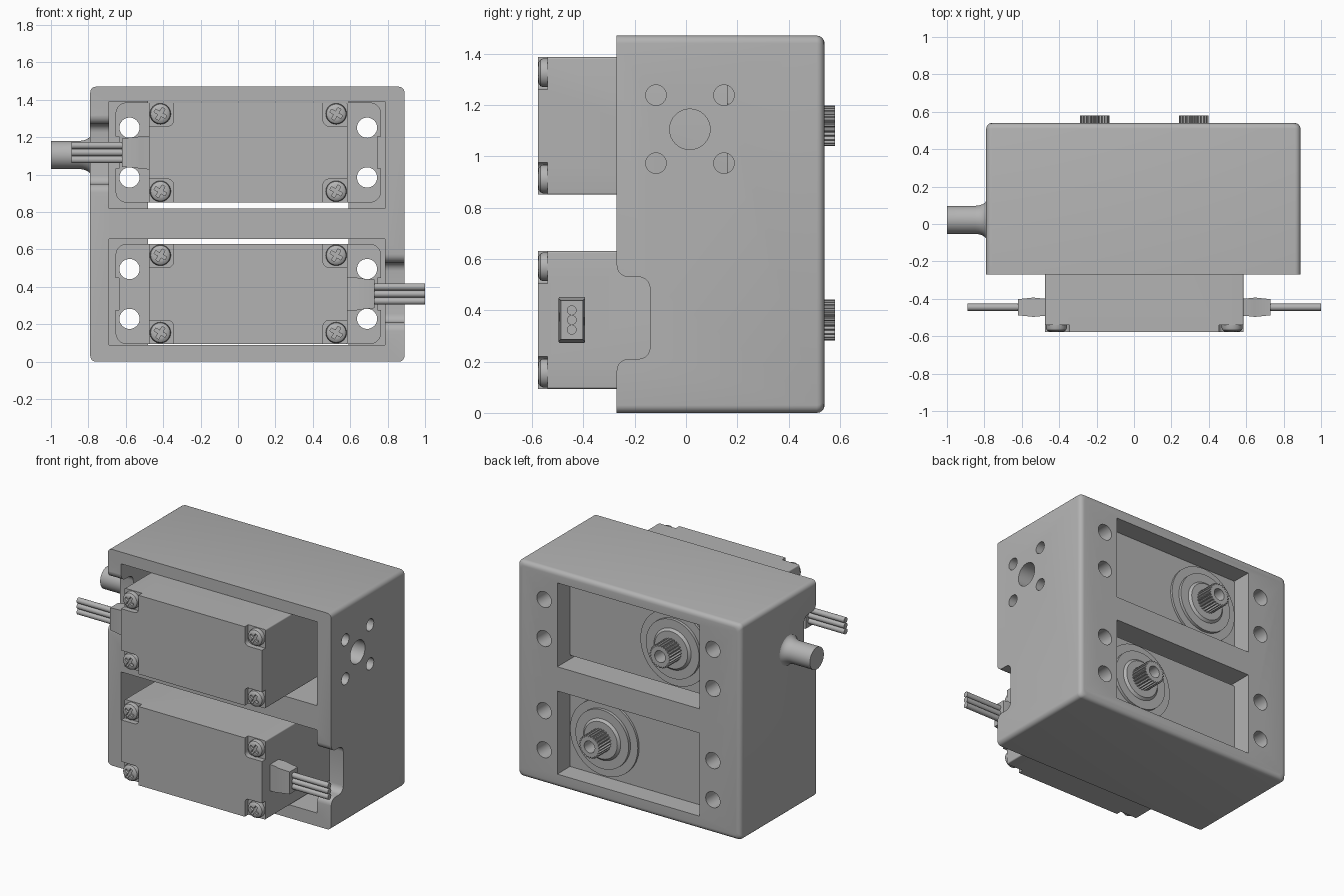
import bpy, bmesh, math
from mathutils import Matrix, Vector

if "Cube" in bpy.data.objects:
    bpy.data.objects.remove(bpy.data.objects["Cube"])

grey = bpy.data.materials.new("plain grey")
grey.use_nodes = True
grey.diffuse_color = (0.45, 0.45, 0.45, 1)
grey.node_tree.nodes["Principled BSDF"].inputs["Base Color"].default_value = (0.45, 0.45, 0.45, 1)


# ---- helpers ----
def circle(a, b, r, n=32):
    return [(a + r * math.cos(2 * math.pi * i / n), b + r * math.sin(2 * math.pi * i / n)) for i in range(n)]


def rounded(corners, steps=5):
    """Polygon from (a, b, radius) corners, each filleted with a quadratic arc."""
    out = []
    for i, (a, b, r) in enumerate(corners):
        p = Vector((a, b))
        if r == 0:
            out.append((a, b))
            continue
        start = p + (Vector(corners[i - 1][:2]) - p).normalized() * r
        end = p + (Vector(corners[(i + 1) % len(corners)][:2]) - p).normalized() * r
        w = math.sqrt(0.5)
        for k in range(steps + 1):
            t = k / steps
            f, g, h = (1 - t) ** 2, 2 * w * t * (1 - t), t * t
            q = (start * f + p * g + end * h) / (f + g + h)
            out.append((q.x, q.y))
    return out


def rect(a0, a1, b0, b1, r=0):
    return rounded([(a0, b0, r), (a1, b0, r), (a1, b1, r), (a0, b1, r)])


def loft(name, axis, sections):
    """Skin equal-sized cross-sections [(position, points)] along x or y."""
    bm = bmesh.new()
    rings = []
    for t, pts in sections:
        rings.append([bm.verts.new((t, a, b) if axis == "x" else (a, t, b)) for a, b in pts])
    n = len(rings[0])
    for lo, hi in zip(rings, rings[1:]):
        for i in range(n):
            bm.faces.new((lo[i], lo[(i + 1) % n], hi[(i + 1) % n], hi[i]))
    bm.faces.new(rings[0])
    bm.faces.new(rings[-1])
    bmesh.ops.recalc_face_normals(bm, faces=bm.faces)
    mesh = bpy.data.meshes.new(name)
    bm.to_mesh(mesh)
    bm.free()
    mesh.materials.append(grey)
    obj = bpy.data.objects.new(name, mesh)
    bpy.context.collection.objects.link(obj)
    return finish(obj)


def finish(obj):
    obj.data.shade_smooth()
    obj.data.set_sharp_from_angle(angle=math.radians(32))
    return obj


def prism(name, axis, pts, t0, t1):
    return loft(name, axis, [(t0, pts), (t1, pts)])


def lathe(name, axis, a, b, profile, n=32):
    return loft(name, axis, [(t, circle(a, b, r, n)) for t, r in profile])


def cut(obj, cutters):
    """Subtract the cutters one by one, bake the result, remove the cutters."""
    for c in cutters:
        c.hide_render = True
        m = obj.modifiers.new("cut", "BOOLEAN")
        m.operation, m.solver, m.object = "DIFFERENCE", "EXACT", c
    dg = bpy.context.evaluated_depsgraph_get()
    dg.update()
    mesh = bpy.data.meshes.new_from_object(obj.evaluated_get(dg))
    obj.modifiers.clear()
    obj.data = mesh
    for c in cutters:
        bpy.data.objects.remove(c)
    return finish(obj)


# ---- housing: outer block, softened at the back rim ----
def outline(d):
    return rect(-0.79 + d, 0.89 - d, d, 1.47 - d, 0.03)


rim = [(0.54 - 0.03 + 0.03 * math.sin(k * math.pi / 8), outline(0.03 - 0.03 * math.cos(k * math.pi / 8)))
       for k in range(5)]
housing = loft("housing", "y", [(-0.27, outline(0))] + rim)

CX, MID = 0.055, 0.74
UNITS = [(1, 0.362), (-1, 1.118)]      # (cable side, centre height)
cutters = []
for side, zc in UNITS:
    lo, hi = (0.09, 0.655) if side > 0 else (0.82, 1.39)
    cutters.append(prism("pocket", "y", rect(-0.69, 0.785, lo, hi), -0.4, 0.23))
    cutters.append(prism("window", "y", rect(-0.48, 0.59, lo, hi), 0.1, 0.7))
    for u in (-0.635, 0.635):
        for v in (-0.133, 0.133):
            cutters.append(prism("bolt_bore", "y", circle(CX + u, zc + v, 0.054), 0.1, 0.7))
    # cable notch with flared mouth
    c = MID - side * 0.37
    notch = rounded([(-0.4, c - 0.205, 0), (-0.27, c - 0.205, 0), (-0.27, c - 0.16, 0.045),
                     (-0.14, c - 0.16, 0.045), (-0.14, c + 0.16, 0.045), (-0.27, c + 0.16, 0.045),
                     (-0.27, c + 0.205, 0), (-0.4, c + 0.205, 0)])
    cutters.append(prism("notch", "x", notch, *((0.74, 1.1) if side > 0 else (-1.0, -0.64))))

# mounting hole pattern on the left wall
cutters.append(prism("shaft_hole", "x", circle(0.015, 1.105, 0.079), 0.77, 1.1))
for y in (-0.117, 0.148):
    for z in (0.973, 1.238):
        cutters.append(prism("wall_hole", "x", circle(y, z, 0.04, 24), 0.77, 1.1))
cut(housing, cutters)

# ---- pivot peg with filleted root ----
root = [(-0.85 + 0.065 * math.sin(k * math.pi / 10), 0.075 + 0.04 * (1 - math.cos(k * math.pi / 10)))
        for k in range(6)]
lathe("pivot_peg", "x", 0.022, 1.105, [(-1.0, 0.075)] + root, 40)

# ---- one motor unit, built around its own centre ----
CORNERS = [(u, v) for u in (-1, 1) for v in (-1, 1)]
parts = []

case = prism("motor_case", "y", rect(-0.53, 0.53, -0.268, 0.268, 0.008), -0.577, 0.41)
cut(case, [prism("corner_recess", "y",
                 rect(*sorted((u * 0.4, u * 0.7)), *sorted((v * 0.142, v * 0.4)), 0.03), -0.7, -0.54)
           for u, v in CORNERS])
parts.append(case)

flange = prism("mounting_flange", "y", rect(-0.71, 0.71, -0.268, 0.268, 0.06), 0.16, 0.225)
cut(flange, [prism("ear_hole", "y", circle(u * 0.635, v * 0.133, 0.054), 0, 0.4) for u, v in CORNERS]
    + [prism("ear_slot", "y", rect(*sorted((u * 0.69, u * 0.8)), -0.085, 0.085), 0, 0.4) for u in (-1, 1)])
parts.append(flange)

for u, v in CORNERS:
    a, b = u * 0.47, v * 0.207
    screw = lathe("case_screw", "y", a, b,
                  [(-0.53, 0.056), (-0.556, 0.056), (-0.567, 0.052), (-0.574, 0.042), (-0.577, 0.03)])
    cross = [prism("cross_slot", "y", rect(a - w, a + w, b - h, b + h), -0.7, -0.562)
             for w, h in ((0.034, 0.009), (0.009, 0.034))]
    for c in cross:     # turn the cross to sit diagonally
        c.data.transform(Matrix.Translation((a, 0, b)) @ Matrix.Rotation(math.radians(30), 4, "Y")
                         @ Matrix.Translation((-a, 0, -b)))
    parts.append(cut(screw, cross))

# output stage: stepped bosses and a toothed shaft with a centre bore
SHAFT = 0.265
parts.append(lathe("output_boss", "y", SHAFT, 0,
                   [(0.4, 0.255), (0.425, 0.255), (0.425, 0.2), (0.445, 0.2),
                    (0.445, 0.14), (0.46, 0.125)], 48))
teeth = []
for i in range(96):
    r = 0.079 if i % 4 < 2 else 0.068
    t = 2 * math.pi * i / 96
    teeth.append((SHAFT + r * math.cos(t), r * math.sin(t)))
shaft = prism("output_spline", "y", teeth, 0.44, 0.58)
parts.append(cut(shaft, [prism("shaft_bore", "y", circle(SHAFT, 0, 0.04), 0.48, 0.7)]))

# cable boot and three wires
parts.append(loft("cable_boot", "x", [
    (0.52, rect(-0.49, -0.4, -0.09, 0.09)), (0.58, rect(-0.495, -0.395, -0.088, 0.088)),
    (0.59, rect(-0.497, -0.393, -0.084, 0.084)), (0.675, rect(-0.488, -0.402, -0.076, 0.076))]))
for i in (-1, 0, 1):
    parts.append(prism("wire", "x", circle(-0.445, i * 0.038, 0.019, 20), 0.66, 0.945))

# ---- place the unit twice, the upper one turned half round ----
for part in parts:
    name = part.name
    for side, zc in UNITS:
        obj = part if side > 0 else part.copy()
        if side < 0:
            bpy.context.collection.objects.link(obj)
        obj.name = ("lower_" if side > 0 else "upper_") + name.split(".")[0]
        obj.matrix_world = (Matrix.Translation((CX, 0, zc))
                            @ Matrix.Rotation(0 if side > 0 else math.pi, 4, "Y"))
